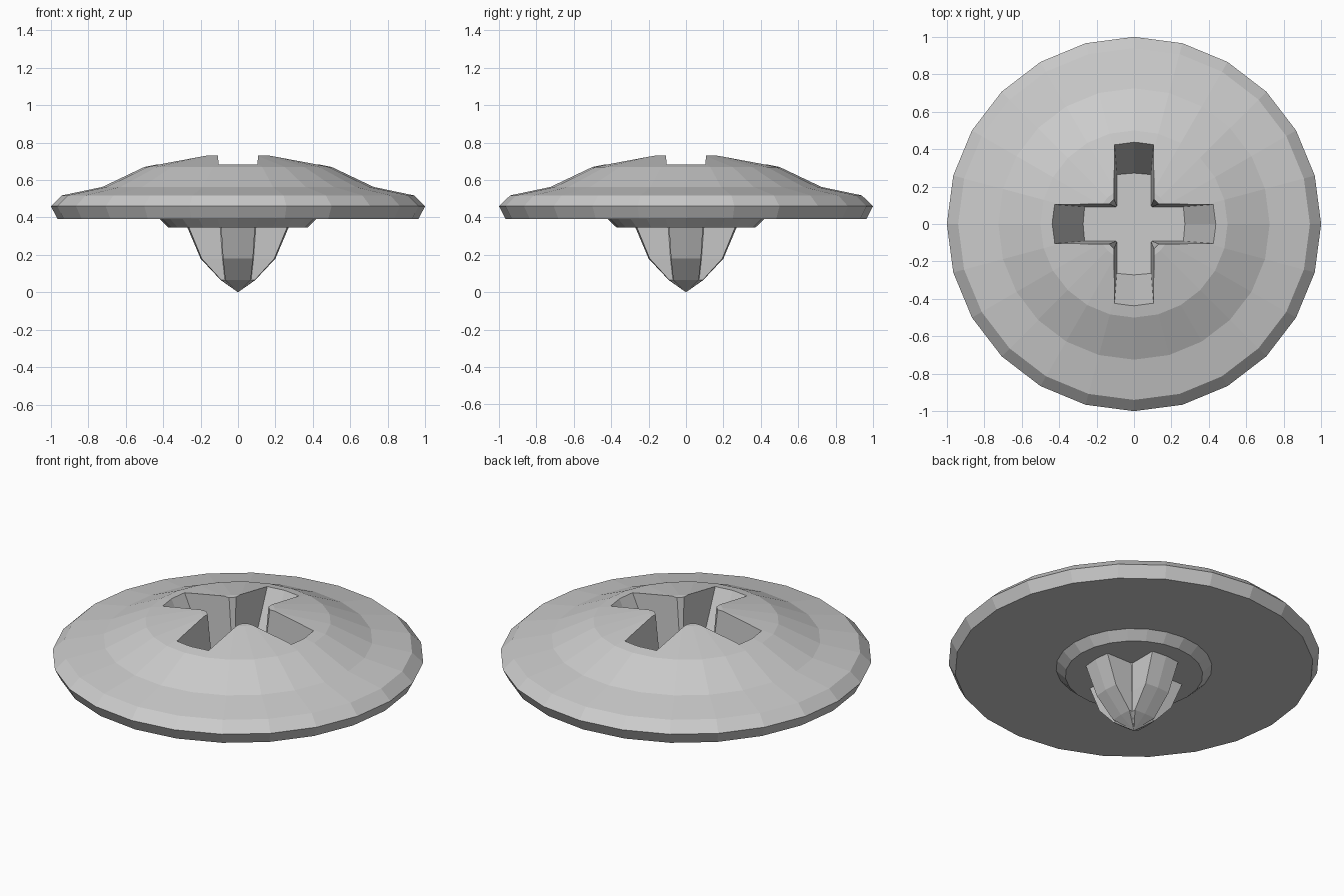
import bpy, bmesh, math

if "Cube" in bpy.data.objects:
    bpy.data.objects.remove(bpy.data.objects["Cube"])


def make_object(name, bm):
    bmesh.ops.recalc_face_normals(bm, faces=bm.faces)
    mesh = bpy.data.meshes.new(name)
    bm.to_mesh(mesh)
    bm.free()
    obj = bpy.data.objects.new(name, mesh)
    bpy.context.collection.objects.link(obj)
    return obj


def bridge(bm, a, b):
    n = len(a)
    for i in range(n):
        bm.faces.new((a[i], a[(i + 1) % n], b[(i + 1) % n], b[i]))


def fan(bm, ring, z):
    tip = bm.verts.new((0, 0, z))
    for i in range(len(ring)):
        bm.faces.new((ring[i], ring[(i + 1) % len(ring)], tip))


def cross_ring(bm, z, length, width, corner):
    """Cross section with slightly bowed arm ends and chamfered inner corners."""
    end = length * 0.97
    quarter = [(length, 0), (end, width), (corner, width), (width, corner), (width, end)]
    ring = []
    for q in range(4):
        for x, y in quarter:
            for _ in range(q):
                x, y = -y, x
            ring.append(bm.verts.new((x, y, z)))
    return ring


# Domed washer head with a short bevelled collar underneath
profile = [(0.2, 0.73), (0.5, 0.67), (0.725, 0.563), (0.94, 0.518), (1.0, 0.46),
           (0.965, 0.393), (0.42, 0.393), (0.37, 0.345)]
SIDES = 24
bm = bmesh.new()
rings = []
for r, z in profile:
    rings.append([bm.verts.new((r * math.cos(2 * math.pi * i / SIDES),
                                r * math.sin(2 * math.pi * i / SIDES), z))
                  for i in range(SIDES)])
for a, b in zip(rings, rings[1:]):
    bridge(bm, a, b)
bm.faces.new(rings[0])
bm.faces.new(rings[-1])
head = make_object("domed_head", bm)

# Tapered cross recess cut into the dome
bm = bmesh.new()
low = cross_ring(bm, 0.348, 0.272, 0.092, 0.097)
high = cross_ring(bm, 0.80, 0.495, 0.109, 0.14)
bridge(bm, low, high)
bm.faces.new(low)
bm.faces.new(high)
cutter = make_object("recess_cutter", bm)
cutter.hide_render = True

cut = head.modifiers.new("cross_recess", 'BOOLEAN')
cut.operation = 'DIFFERENCE'
cut.solver = 'EXACT'
cut.object = cutter
bpy.context.view_layer.objects.active = head
bpy.ops.object.modifier_apply(modifier=cut.name)
bpy.data.objects.remove(cutter)

# Finned cross-shaped point below the collar
bm = bmesh.new()
sections = [(0.345, 0.27, 0.09, 0.095), (0.18, 0.2, 0.08, 0.083), (0.065, 0.092, 0.068, 0.07)]
rings = [cross_ring(bm, *s) for s in sections]
for a, b in zip(rings, rings[1:]):
    bridge(bm, a, b)
fan(bm, rings[-1], 0.0)
bm.faces.new(rings[0])
make_object("cross_point", bm)
